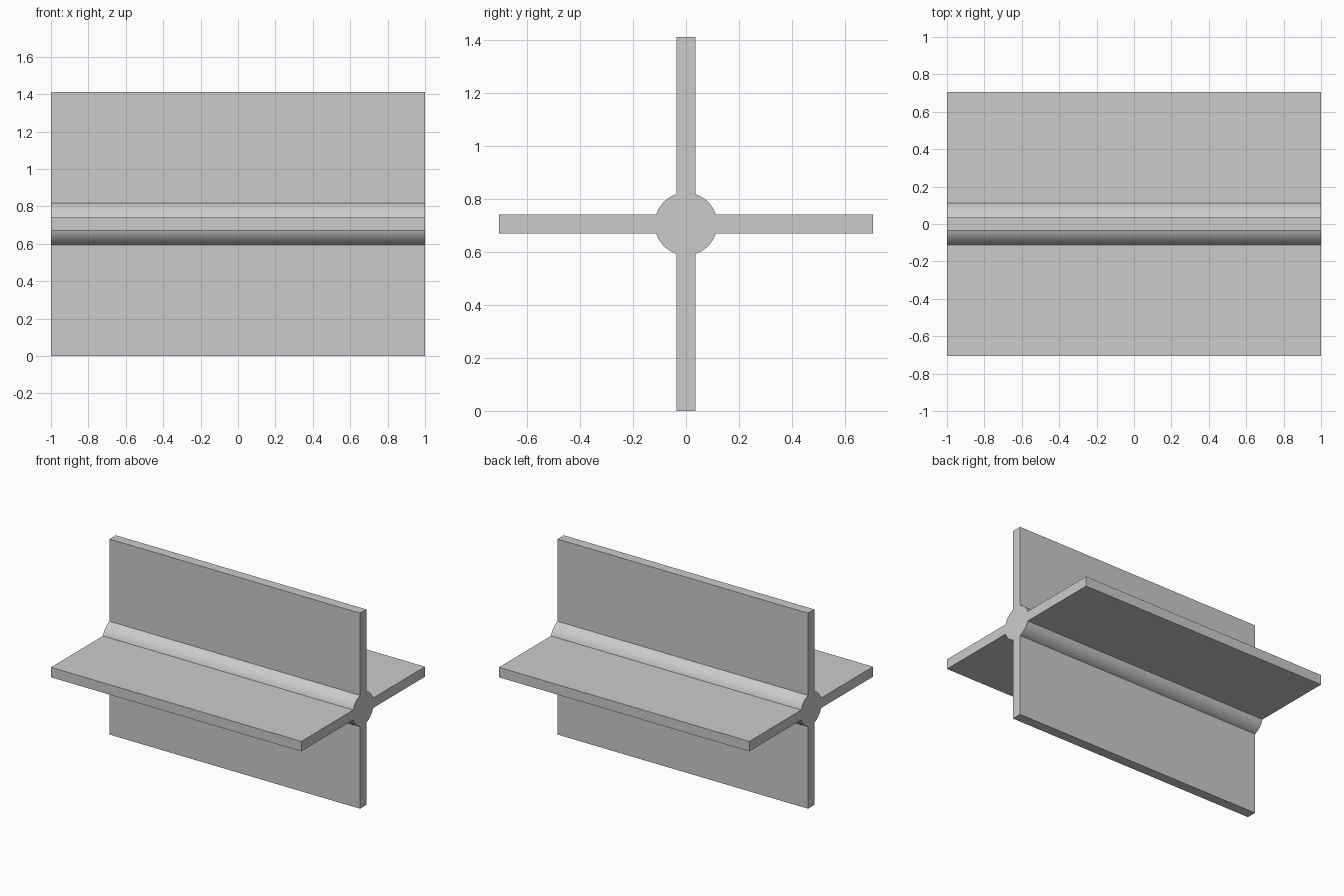
import bpy, bmesh, math
from mathutils import Vector

if "Cube" in bpy.data.objects:
    bpy.data.objects.remove(bpy.data.objects["Cube"])

HALF_LEN, REACH, HALF_T, HUB_R = 1.0, 0.706, 0.036, 0.118
ARC_STEPS = 12

# One quarter of the cross-section: blade tip edge, then rounded hub corner
a0 = math.asin(HALF_T / HUB_R)
a1 = math.pi / 2 - a0
quarter = [(REACH, -HALF_T), (REACH, HALF_T)]
for i in range(ARC_STEPS + 1):
    a = a0 + (a1 - a0) * i / ARC_STEPS
    quarter.append((HUB_R * math.cos(a), HUB_R * math.sin(a)))

# Repeat the quarter four times around the x axis
profile = []
for c, s in ((1, 0), (0, 1), (-1, 0), (0, -1)):
    profile += [(c * y - s * z, s * y + c * z) for y, z in quarter]

# Extrude the cross-section along x
bm = bmesh.new()
face = bm.faces.new([bm.verts.new((-HALF_LEN, y, z + REACH)) for y, z in profile])
ext = bmesh.ops.extrude_face_region(bm, geom=[face], use_keep_orig=True)
moved = [g for g in ext["geom"] if isinstance(g, bmesh.types.BMVert)]
bmesh.ops.translate(bm, verts=moved, vec=Vector((2 * HALF_LEN, 0, 0)))
bmesh.ops.recalc_face_normals(bm, faces=bm.faces)
mesh = bpy.data.meshes.new("cross_beam")
bm.to_mesh(mesh)
bm.free()

beam = bpy.data.objects.new("cross_beam", mesh)
bpy.context.collection.objects.link(beam)
bpy.context.view_layer.objects.active = beam
beam.select_set(True)
bpy.ops.object.shade_smooth_by_angle(angle=math.radians(20))
